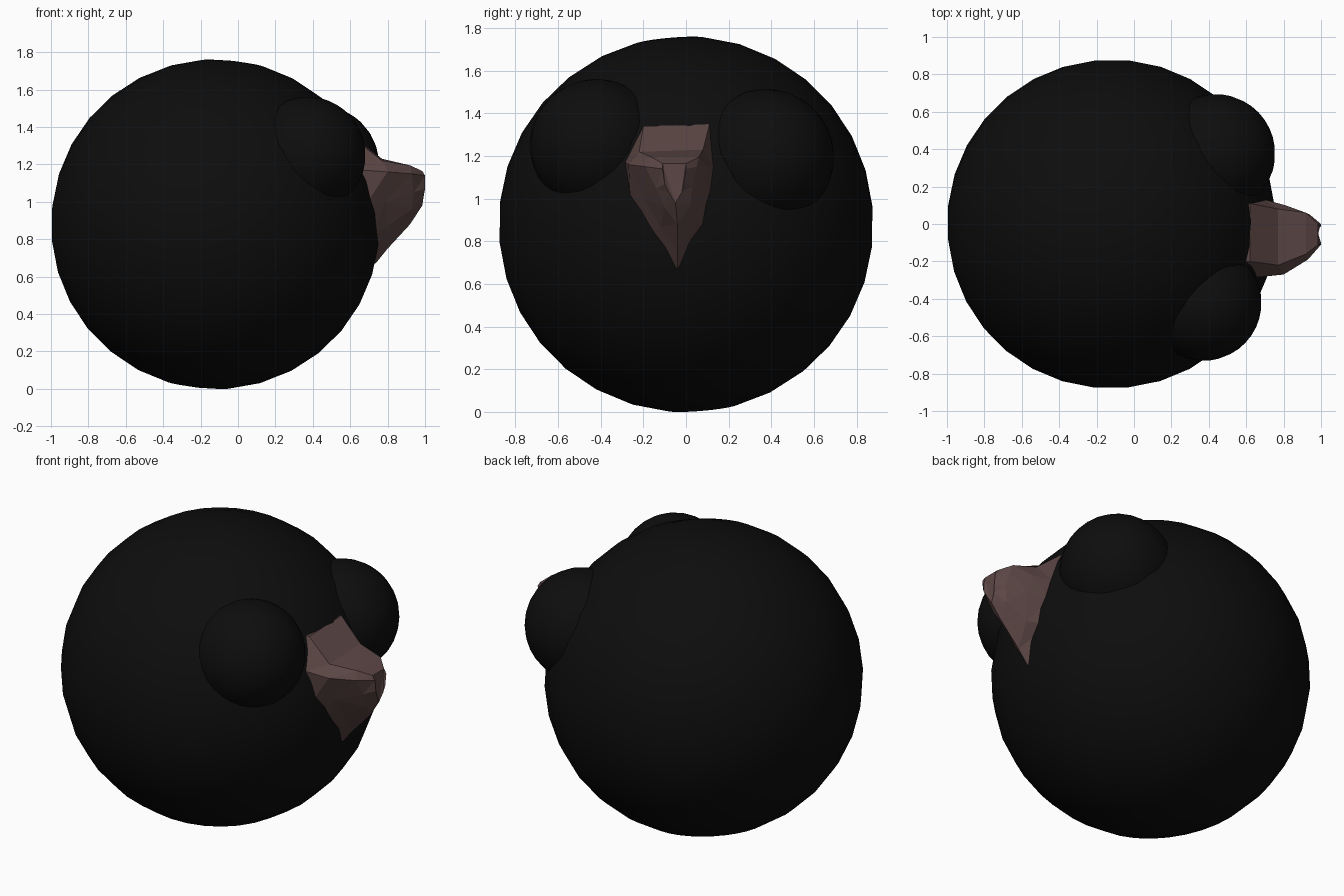
import bpy, bmesh, math

if "Cube" in bpy.data.objects:
    bpy.data.objects.remove(bpy.data.objects["Cube"])


def material(name, rgb):
    m = bpy.data.materials.new(name)
    m.diffuse_color = (*rgb, 1.0)
    m.use_nodes = True
    m.node_tree.nodes["Principled BSDF"].inputs["Base Color"].default_value = m.diffuse_color
    return m


black = material("soft black", (0.004, 0.004, 0.004))
brown = material("dusky brown", (0.105, 0.062, 0.059))


def ball(name, centre, radius, tilt):
    bpy.ops.mesh.primitive_uv_sphere_add(segments=32, ring_count=16, radius=radius,
                                         location=centre, rotation=tilt)
    ob = bpy.context.object
    ob.name = name
    ob.data.materials.append(black)
    bpy.ops.object.shade_smooth()
    return ob


# Round body, rolled slightly so that flats lie at the top and bottom
step = math.radians(5.6)
ball("body", (-0.12, 0, 0.88), 0.882, (step, step, step))

# Bulging eyes, set a little unevenly
ball("eye_right", (0.37, -0.42, 1.25), 0.312, (0, 0.6, -0.6))
ball("eye_left", (0.435, 0.375, 1.195), 0.32, (0, 0.6, 0.6))

# Faceted beak: cross-sections from the body out to the blunt tip,
# each running from the top edge down one side and up the other
rings = [
    [(.62, -.20, 1.34), (.62, .11, 1.35), (.70, .13, 1.15), (.71, .12, 1.03), (.70, .10, .88),
     (.735, -.04, .67), (.71, -.16, .82), (.68, -.26, .98), (.66, -.285, 1.17)],
    [(.77, -.22, 1.22), (.77, .08, 1.23), (.81, .10, 1.15), (.84, .08, 1.05), (.82, .05, .88),
     (.80, -.04, .75), (.80, -.12, .87), (.79, -.20, 1.0), (.80, -.27, 1.16)],
    [(.92, -.16, 1.195), (.92, .06, 1.195), (.94, .05, 1.15), (.95, .03, 1.06), (.94, .02, .97),
     (.92, -.04, .88), (.93, -.10, .96), (.94, -.14, 1.05), (.93, -.19, 1.15)],
    [(.985, -.11, 1.165), (.985, 0, 1.165), (1, 0, 1.14), (1, -.01, 1.07), (.993, -.02, 1.03),
     (.985, -.05, .98), (.993, -.08, 1.03), (1, -.10, 1.07), (1, -.11, 1.14)],
]
# Root of the beak, sunk into the body
rings.insert(0, [(x - 0.12, y, z) for x, y, z in rings[0]])

bm = bmesh.new()
loops = [[bm.verts.new(p) for p in ring] for ring in rings]
for a, b in zip(loops, loops[1:]):
    for i in range(len(a)):
        j = (i + 1) % len(a)
        bm.faces.new((a[i], a[j], b[j], b[i]))
bm.faces.new(loops[0])
bm.faces.new(loops[-1])
bmesh.ops.triangulate(bm, faces=bm.faces[:])
bmesh.ops.recalc_face_normals(bm, faces=bm.faces[:])
mesh = bpy.data.meshes.new("beak")
bm.to_mesh(mesh)
bm.free()
mesh.materials.append(brown)
bpy.context.collection.objects.link(bpy.data.objects.new("beak", mesh))
